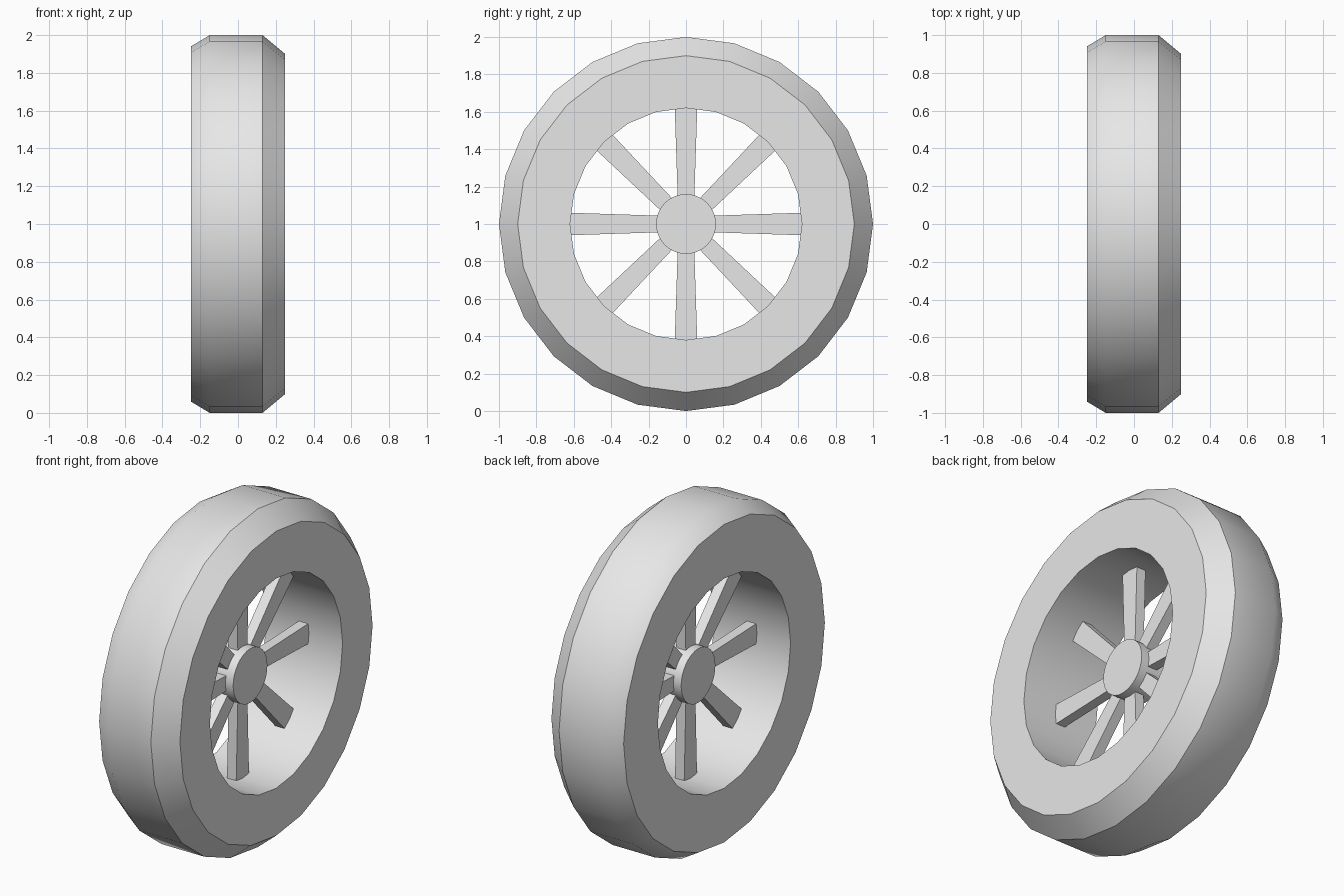
import bpy, bmesh, math
from mathutils import Matrix

cube = bpy.data.objects.get("Cube")
if cube:
    bpy.data.objects.remove(cube, do_unlink=True)

CENTRE = (0, 0, 1)

grey = bpy.data.materials.new("plain grey")
grey.use_nodes = True
grey.diffuse_color = (0.8, 0.8, 0.8, 1)
grey.node_tree.nodes["Principled BSDF"].inputs["Base Color"].default_value = (0.8, 0.8, 0.8, 1)


def finish(name, bm, smooth_angle=None):
    """Turn a bmesh into a placed, coloured object."""
    bmesh.ops.recalc_face_normals(bm, faces=bm.faces)
    mesh = bpy.data.meshes.new(name)
    bm.to_mesh(mesh)
    bm.free()
    mesh.materials.append(grey)
    obj = bpy.data.objects.new(name, mesh)
    obj.location = CENTRE
    bpy.context.collection.objects.link(obj)
    if smooth_angle:
        bpy.ops.object.select_all(action='DESELECT')
        obj.select_set(True)
        bpy.context.view_layer.objects.active = obj
        bpy.ops.object.shade_smooth_by_angle(angle=math.radians(smooth_angle))
    return obj


def lathe(name, profile, sides, smooth_angle):
    """Revolve a closed (x, radius) profile around the axle."""
    bm = bmesh.new()
    verts = [bm.verts.new((x, 0, r)) for x, r in profile]
    edges = [bm.edges.new((verts[i - 1], v)) for i, v in enumerate(verts)]
    bmesh.ops.spin(bm, geom=verts + edges, cent=(0, 0, 0), axis=(1, 0, 0),
                   angle=math.tau, steps=sides, use_merge=True)
    bmesh.ops.remove_doubles(bm, verts=bm.verts, dist=0.0001)
    return finish(name, bm, smooth_angle)


# Tyre: wide bevel on one shoulder, shallow bevel on the other
lathe("tyre", [(-0.25, 0.62), (-0.25, 0.94), (-0.15, 1.0),
               (0.13, 1.0), (0.25, 0.90), (0.25, 0.62)], 24, 35)

# Hub: short solid cylinder along the axle
bm = bmesh.new()
bmesh.ops.create_cone(bm, cap_ends=True, segments=32, radius1=0.16, radius2=0.16,
                      depth=0.16, matrix=Matrix.Rotation(math.pi / 2, 4, 'Y'))
finish("hub", bm, 35)

# Spokes: tapered bars, wider at the rim
SPOKES = 8
for i in range(SPOKES):
    bm = bmesh.new()
    bmesh.ops.create_cube(bm, size=1)
    for v in bm.verts:
        outer = v.co.z > 0
        v.co.x *= 0.06
        v.co.y *= 0.12 if outer else 0.088
        v.co.z = 0.62 if outer else 0.13
    bm.transform(Matrix.Rotation(math.tau * i / SPOKES, 4, 'X'))
    finish(f"spoke_{i + 1}", bm)
